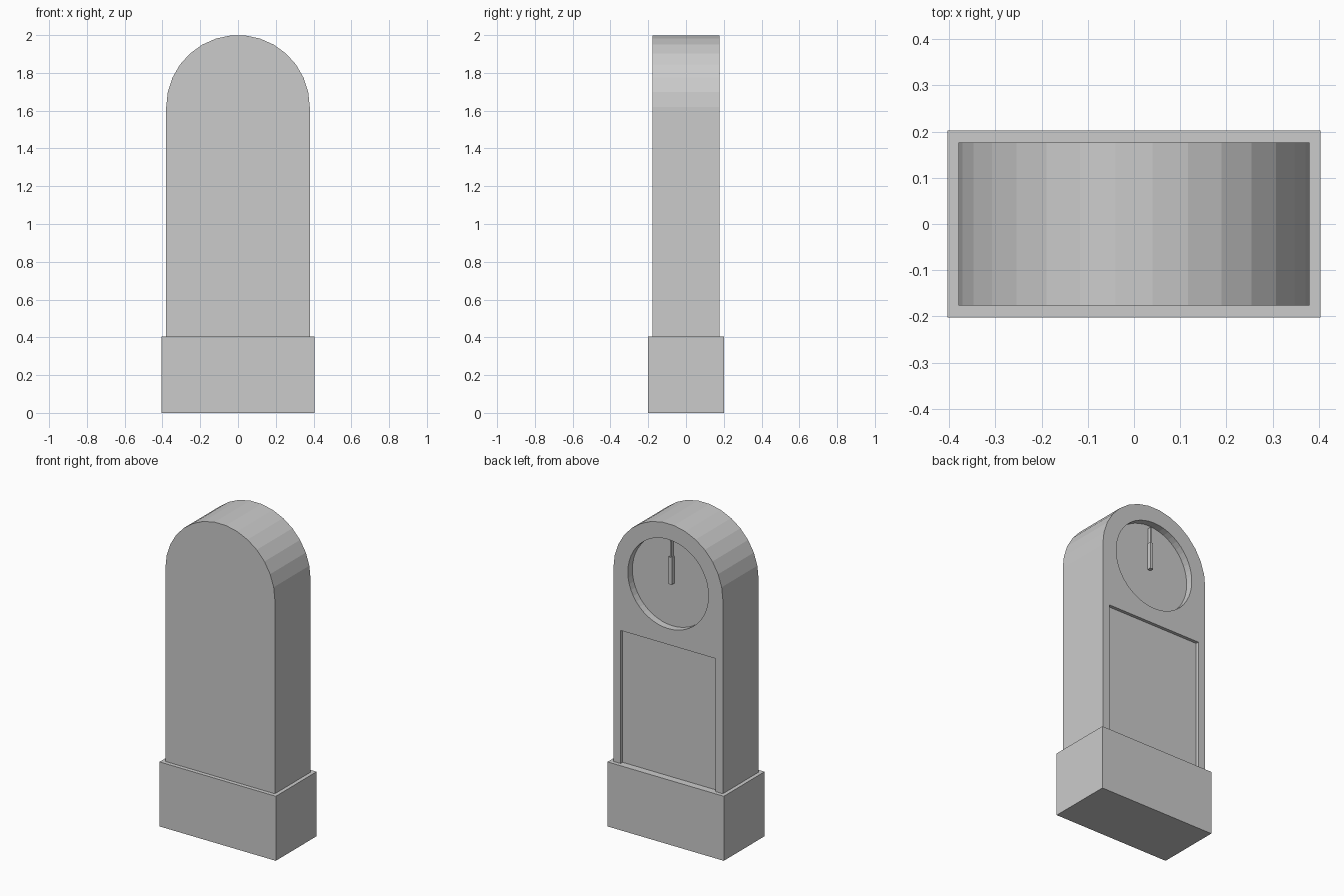
import bpy, bmesh
from math import sin, cos, pi

if "Cube" in bpy.data.objects:
    bpy.data.objects.remove(bpy.data.objects["Cube"])


def add_prism(name, profile, y0, y1):
    """Extrude an x/z outline from y0 to y1."""
    bm = bmesh.new()
    face = bm.faces.new([bm.verts.new((x, y0, z)) for x, z in profile])
    ext = bmesh.ops.extrude_face_region(bm, geom=[face])
    for v in ext["geom"]:
        if isinstance(v, bmesh.types.BMVert):
            v.co.y = y1
    bmesh.ops.recalc_face_normals(bm, faces=bm.faces)
    mesh = bpy.data.meshes.new(name)
    bm.to_mesh(mesh)
    bm.free()
    obj = bpy.data.objects.new(name, mesh)
    bpy.context.collection.objects.link(obj)
    return obj


def rect(hw, z0, z1):
    return [(-hw, z0), (hw, z0), (hw, z1), (-hw, z1)]


def arc(r, zc, steps, sweep):
    return [(r * cos(sweep * i / steps), zc + r * sin(sweep * i / steps))
            for i in range(steps + 1)]


DIAL_Z, BACK = 1.62, 0.177

# Plinth
add_prism("base", rect(0.404, 0, 0.405), -0.202, 0.202)

# Round-topped case
case = add_prism("case", [(-0.38, 0.4), (0.38, 0.4)] + arc(0.38, DIAL_Z, 15, pi),
                 -BACK, BACK)

# Recesses for the dial and the lower panel
cutters = [
    add_prism("dial_cutter", arc(0.28, DIAL_Z, 48, 2 * pi)[:-1], BACK - 0.045, 0.3),
    add_prism("panel_cutter", rect(0.33, 0.35, 1.24), BACK - 0.02, 0.3),
]
for cutter in cutters:
    mod = case.modifiers.new(cutter.name, "BOOLEAN")
    mod.operation = "DIFFERENCE"
    mod.solver = "EXACT"
    mod.object = cutter
    cutter.hide_render = True
    cutter.hide_set(True)

# Clock hands, both pointing to twelve
add_prism("hour_hand", rect(0.011, 1.61, 1.78), BACK - 0.05, BACK - 0.02)
add_prism("minute_hand", rect(0.006, 1.61, 1.88), BACK - 0.05, BACK - 0.025)
